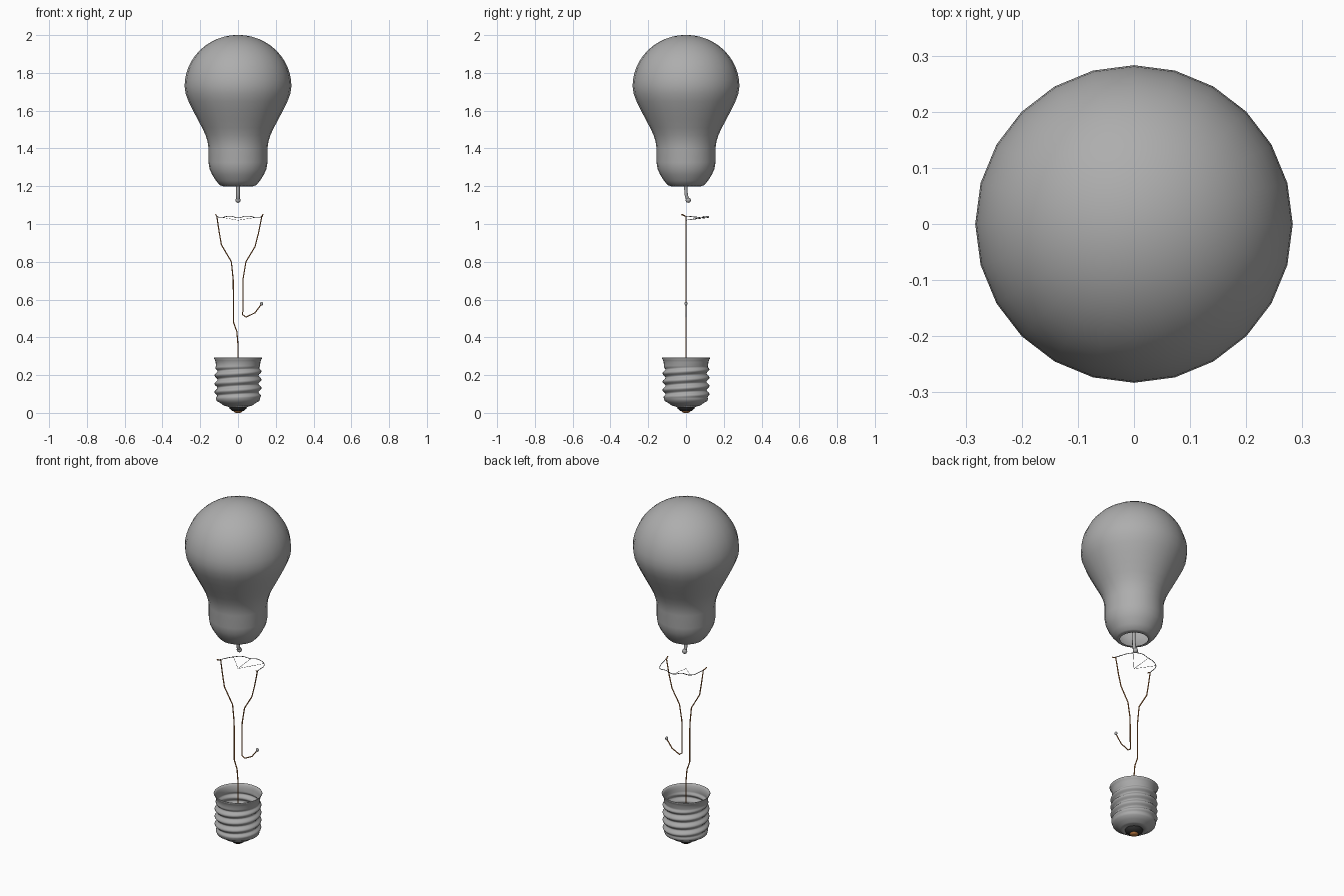
import bpy, bmesh, math
from mathutils import Vector

if "Cube" in bpy.data.objects:
    bpy.data.objects.remove(bpy.data.objects["Cube"])


def material(name, rgb):
    m = bpy.data.materials.new(name)
    m.diffuse_color = (*rgb, 1)
    m.use_nodes = True
    m.node_tree.nodes["Principled BSDF"].inputs["Base Color"].default_value = m.diffuse_color
    return m


GLASS = material("grey glass", (0.42, 0.42, 0.42))
METAL = material("grey metal", (0.40, 0.40, 0.40))
COPPER = material("copper", (0.50, 0.19, 0.05))
BLACK = material("black insulator", (0.03, 0.03, 0.03))
TUNGSTEN = material("dark tungsten", (0.12, 0.12, 0.12))


def finish(bm, name, mat, angle=60):
    bmesh.ops.remove_doubles(bm, verts=bm.verts, dist=1e-5)
    bmesh.ops.recalc_face_normals(bm, faces=bm.faces)
    me = bpy.data.meshes.new(name)
    bm.to_mesh(me)
    bm.free()
    ob = bpy.data.objects.new(name, me)
    bpy.context.collection.objects.link(ob)
    me.materials.append(mat)
    bpy.ops.object.select_all(action='DESELECT')
    ob.select_set(True)
    bpy.context.view_layer.objects.active = ob
    bpy.ops.object.shade_smooth_by_angle(angle=math.radians(angle))
    return ob


def revolve(name, profile, mat, seg=24, radius=lambda r, z, a: r):
    """Turn a list of (radius, height) points around z."""
    bm = bmesh.new()
    rows = []
    for r, z in profile:
        row = []
        for i in range(seg):
            a = math.tau * i / seg
            q = radius(r, z, a)
            row.append(bm.verts.new((q * math.cos(a), q * math.sin(a), z)))
        rows.append(row)
    for lo, hi in zip(rows, rows[1:]):
        for i in range(seg):
            j = (i + 1) % seg
            bm.faces.new((lo[i], lo[j], hi[j], hi[i]))
    return finish(bm, name, mat)


def shell(ob, thickness):
    mod = ob.modifiers.new("wall", 'SOLIDIFY')
    mod.thickness = thickness
    mod.offset = 0


def wire(name, points, radius, mat, smooth=False):
    """Round wire along a path."""
    cu = bpy.data.curves.new(name, 'CURVE')
    cu.dimensions = '3D'
    cu.bevel_depth = radius
    cu.bevel_resolution = 1
    cu.use_fill_caps = True
    if smooth:
        sp = cu.splines.new('BEZIER')
        sp.bezier_points.add(len(points) - 1)
        sp.resolution_u = 5
        for bp, p in zip(sp.bezier_points, points):
            bp.co = p
            bp.handle_left_type = bp.handle_right_type = 'AUTO'
    else:
        sp = cu.splines.new('POLY')
        sp.points.add(len(points) - 1)
        for pt, p in zip(sp.points, points):
            pt.co = (*p, 1)
    cu.materials.append(mat)
    ob = bpy.data.objects.new(name, cu)
    bpy.context.collection.objects.link(ob)
    return ob


def ball(name, loc, r, mat, stretch=1.0):
    bm = bmesh.new()
    bmesh.ops.create_uvsphere(bm, u_segments=12, v_segments=8, radius=r)
    bmesh.ops.scale(bm, vec=(1, 1, stretch), verts=bm.verts)
    bmesh.ops.translate(bm, vec=Vector(loc), verts=bm.verts)
    return finish(bm, name, mat)


# Glass envelope: neck profile, then a dome rounded off at the top
neck = [(0.075, 1.2), (0.095, 1.207), (0.115, 1.23), (0.135, 1.262), (0.148, 1.29),
        (0.154, 1.325), (0.154, 1.40), (0.159, 1.435), (0.170, 1.472),
        (0.188, 1.51), (0.212, 1.555), (0.238, 1.605), (0.26, 1.65), (0.275, 1.69)]
dome = [(0.281 * math.cos(t), 1.729 + 0.27 * math.sin(t))
        for t in (math.pi / 2 * i / 12 for i in range(13))]
shell(revolve("glass_bulb", neck + dome, GLASS), 0.004)

# Exhaust stem with a bent, sealed tip
wire("glass_stem", [(0, 0, 1.55), (0, 0, 1.3), (0, 0, 1.17), (0, 0.005, 1.14), (0, 0.012, 1.125)],
     0.010, GLASS, True)
ball("stem_tip", (0, 0.012, 1.126), 0.014, GLASS)

# Threaded screw base
PITCH, LOW, HIGH = 0.044, 0.075, 0.25


def thread(r, z, a):
    if not LOW < z < HIGH:
        return r
    fade = min(1, (z - LOW) / 0.02, (HIGH - z) / 0.02)
    return r + 0.008 * fade * math.cos(math.tau * z / PITCH - a)


rows = 36
base = [(0.048, 0.033), (0.075, 0.040), (0.090, 0.052), (0.112, 0.064)]
base += [(0.115, LOW + (HIGH - LOW) * i / rows) for i in range(rows + 1)]
base += [(0.117, 0.268), (0.121, 0.281), (0.128, 0.292)]
shell(revolve("screw_base", base, METAL, 32, thread), 0.003)

# Insulator and end contact
revolve("insulator", [(0, 0.038), (0.050, 0.036), (0.044, 0.022), (0.030, 0.010), (0, 0.010)], BLACK)
revolve("end_contact", [(0, 0.014), (0.024, 0.012), (0.021, 0.004), (0.012, 0), (0, 0)], COPPER)

# Lead wires
wire("left_lead_wire", [(-0.118, -0.025, 1.05), (-0.112, 0, 1.04), (-0.100, 0, 0.96), (-0.088, 0, 0.89),
                        (-0.035, 0, 0.80), (-0.025, 0, 0.70), (-0.024, 0, 0.48), (-0.006, 0, 0.43),
                        (0, 0, 0.36), (0, 0, 0.03)], 0.0032, COPPER)
wire("right_lead_wire", [(0.132, -0.02, 1.05), (0.126, 0, 1.04), (0.108, 0, 0.95), (0.090, 0, 0.88),
                         (0.042, 0, 0.80), (0.027, 0, 0.71), (0.025, 0, 0.52), (0.042, 0, 0.507),
                         (0.09, 0, 0.53), (0.124, 0, 0.575)], 0.0032, COPPER)
ball("solder_bead", (0.125, 0, 0.578), 0.008, METAL, 1.3)

# Filament strung around thin supports
arc = [(-0.115, 0, 1.042), (-0.085, 0.08, 1.035), (-0.04, 0.10, 1.042), (0, 0.118, 1.033),
       (0.045, 0.118, 1.042), (0.095, 0.105, 1.035), (0.13, 0, 1.042)]
wire("filament", arc, 0.0018, TUNGSTEN, True)
for i, k in enumerate((1, 3, 5)):
    wire(f"filament_support_{i + 1}", [(0, 0, 1.02), arc[k]], 0.0009, TUNGSTEN)
